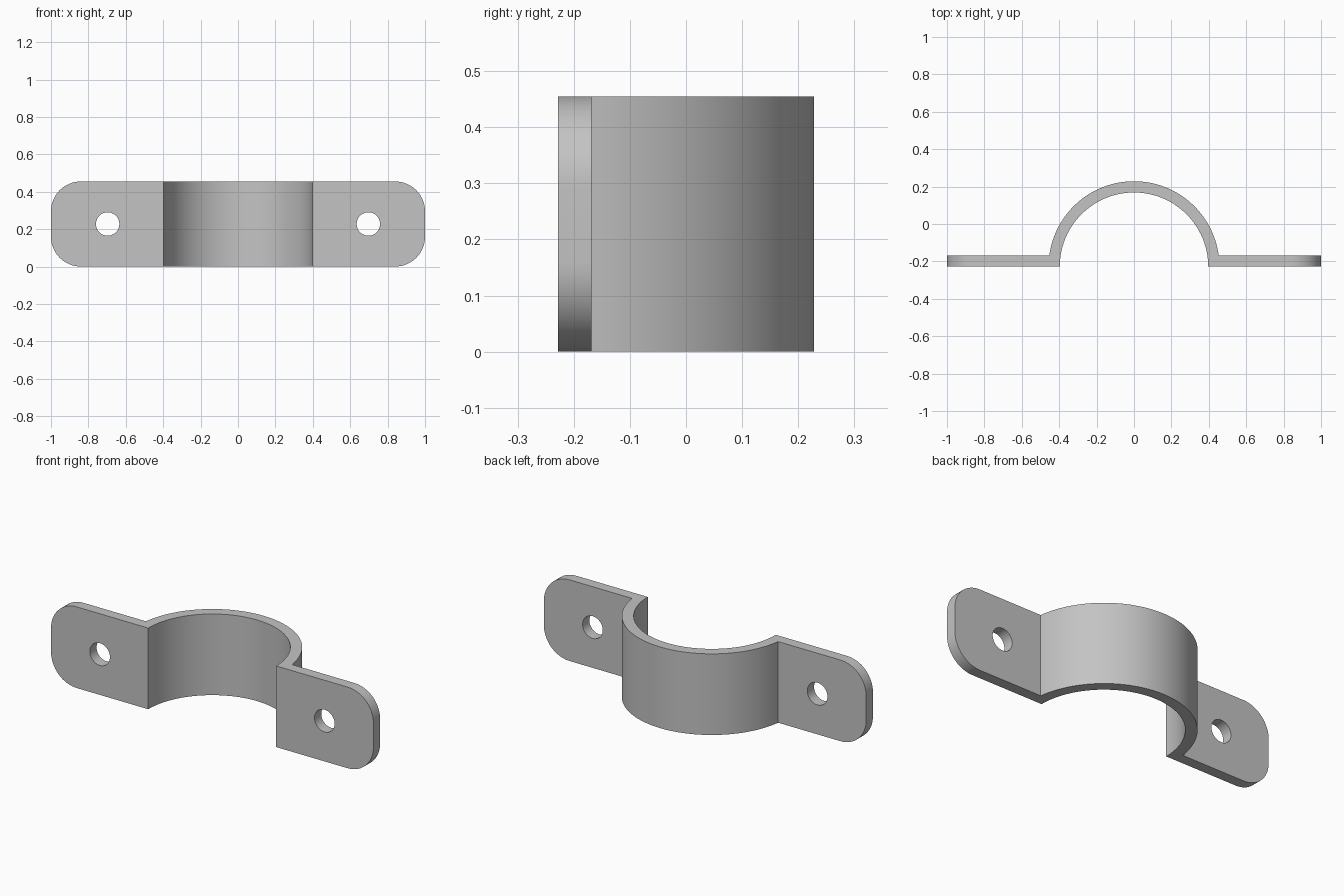
import bpy
import bmesh
from math import sin, cos, asin, pi

default = bpy.data.objects.get("Cube")
if default:
    bpy.data.objects.remove(default, do_unlink=True)

HEIGHT, HALF_LEN, THICK = 0.455, 1.0, 0.06
FRONT = -0.2285                      # front plane and arch centre
R_OUT = 0.457
R_IN = R_OUT - THICK
CORNER, HOLE_R, HOLE_X = 0.16, 0.0625, 0.697
STEPS = 64

steel = bpy.data.materials.new("grey steel")
steel.use_nodes = True
colour = (0.55, 0.55, 0.55, 1)
steel.diffuse_color = colour
steel.node_tree.nodes["Principled BSDF"].inputs["Base Color"].default_value = colour


def arc(radius, start, end):
    angles = [start + (end - start) * i / STEPS for i in range(STEPS + 1)]
    return [(radius * cos(a), FRONT + radius * sin(a)) for a in angles]


# Strap outline: two flat flanges joined by a half-round arch
back = FRONT + THICK
tilt = asin(THICK / R_OUT)
outline = [(HALF_LEN, FRONT), (HALF_LEN, back)]
outline += arc(R_OUT, tilt, pi - tilt)
outline += [(-HALF_LEN, back), (-HALF_LEN, FRONT)]
outline += arc(R_IN, pi, 0)

bm = bmesh.new()
face = bm.faces.new([bm.verts.new((x, y, 0)) for x, y in outline])
extruded = bmesh.ops.extrude_face_region(bm, geom=[face])["geom"]
top = [v for v in extruded if isinstance(v, bmesh.types.BMVert)]
bmesh.ops.translate(bm, verts=top, vec=(0, 0, HEIGHT))
bmesh.ops.recalc_face_normals(bm, faces=bm.faces)

# Rounded flange corners
ends = [e for e in bm.edges
        if all(abs(v.co.x) > HALF_LEN - 0.001 for v in e.verts)
        and abs(e.verts[0].co.z - e.verts[1].co.z) < 0.001]
bmesh.ops.bevel(bm, geom=ends, offset=CORNER, segments=16, profile=0.5,
                affect='EDGES')
mesh = bpy.data.meshes.new("clamp_strap")
bm.to_mesh(mesh)
bm.free()
mesh.materials.append(steel)
strap = bpy.data.objects.new("clamp_strap", mesh)
bpy.context.collection.objects.link(strap)

# Screw holes
for side, x in (("left", HOLE_X), ("right", -HOLE_X)):
    bpy.ops.mesh.primitive_cylinder_add(
        vertices=48, radius=HOLE_R, depth=THICK * 4,
        location=(x, FRONT + THICK / 2, HEIGHT / 2), rotation=(pi / 2, 0, 0))
    cutter = bpy.context.object
    cutter.name = side + "_hole_cutter"
    cutter.hide_render = True
    cutter.data.materials.append(steel)
    cut = strap.modifiers.new(side + "_hole", 'BOOLEAN')
    cut.operation = 'DIFFERENCE'
    cut.solver = 'EXACT'
    cut.object = cutter
    bpy.ops.object.select_all(action='DESELECT')
    strap.select_set(True)
    bpy.context.view_layer.objects.active = strap
    bpy.ops.object.modifier_apply(modifier=cut.name)
    bpy.data.objects.remove(cutter, do_unlink=True)

bpy.ops.object.shade_smooth_by_angle(angle=pi / 6)
